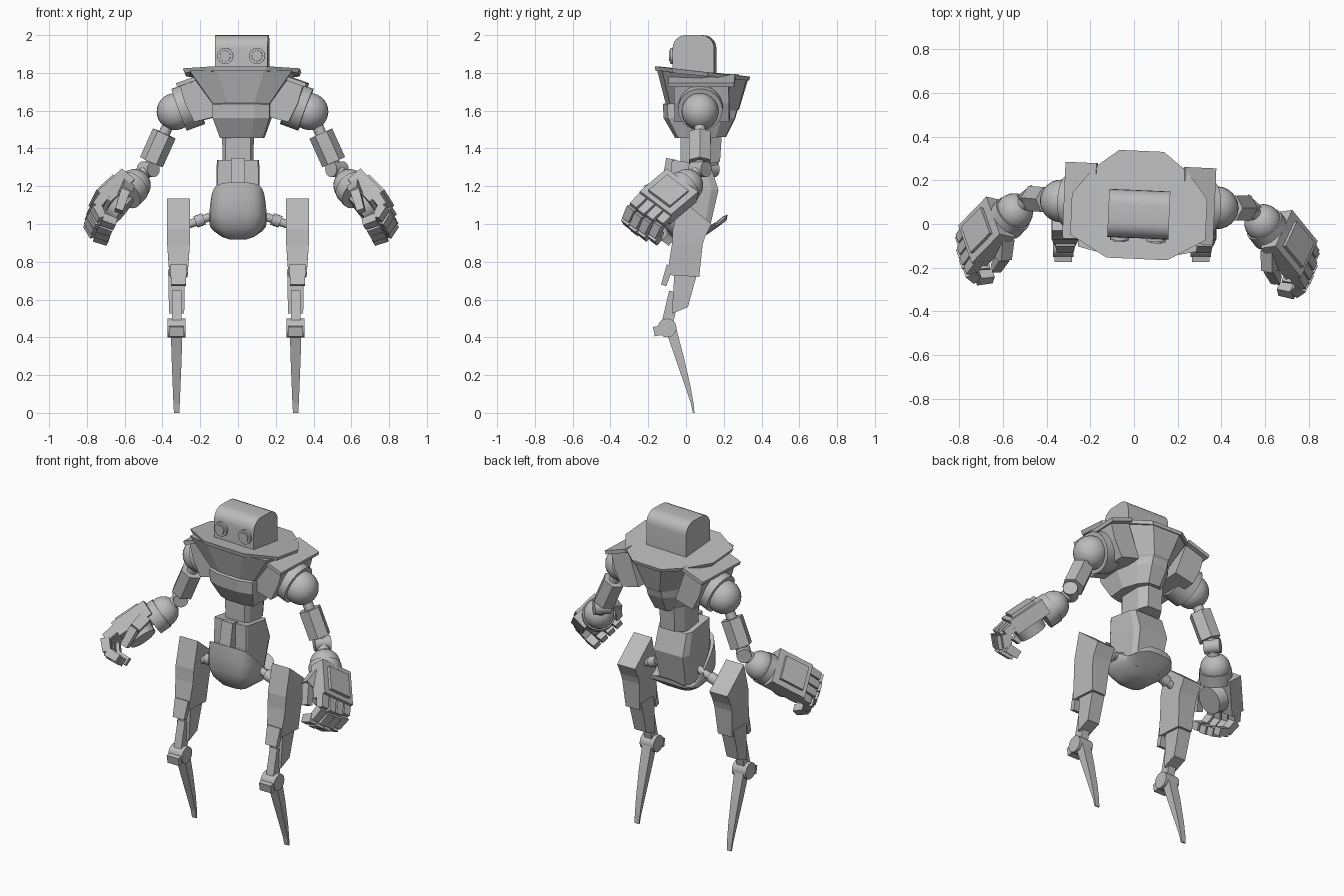
import bpy, bmesh, math
from mathutils import Matrix, Vector

if "Cube" in bpy.data.objects:
    bpy.data.objects.remove(bpy.data.objects["Cube"])

grey = bpy.data.materials.new("plain_grey")
grey.use_nodes = True
grey.diffuse_color = (0.5, 0.5, 0.5, 1)
grey.node_tree.nodes["Principled BSDF"].inputs["Base Color"].default_value = (0.5, 0.5, 0.5, 1)

FLIP = Matrix.Scale(-1, 4, (1, 0, 0))
STILL = Matrix.Identity(4)
# The upper body is turned a little and shifted sideways, the lower legs only shifted
TURN = Matrix.Translation((0.02, 0, 0)) @ Matrix.Rotation(math.radians(-2.5), 4, "Z")
SHIFT = Matrix.Translation((-0.01, 0, 0))


def finish(bm, name, place=STILL, pair=False, smooth=False):
    """Turn a bmesh into one object, or a left and right pair."""
    sides = [("left_", STILL), ("right_", FLIP)] if pair else [("", STILL)]
    for prefix, flip in sides:
        copy = bm.copy()
        copy.transform(place @ flip)
        bmesh.ops.recalc_face_normals(copy, faces=copy.faces)
        mesh = bpy.data.meshes.new(prefix + name)
        copy.to_mesh(mesh)
        copy.free()
        mesh.materials.append(grey)
        obj = bpy.data.objects.new(prefix + name, mesh)
        bpy.context.collection.objects.link(obj)
        if smooth:
            bpy.ops.object.select_all(action="DESELECT")
            obj.select_set(True)
            bpy.context.view_layer.objects.active = obj
            bpy.ops.object.shade_smooth_by_angle(angle=math.radians(35))
    bm.free()


def skin(loops):
    """Bridge matching loops of points and cap both ends."""
    bm = bmesh.new()
    rings = [[bm.verts.new(p) for p in loop] for loop in loops]
    n = len(rings[0])
    for a, b in zip(rings, rings[1:]):
        for i in range(n):
            j = (i + 1) % n
            bm.faces.new((a[i], a[j], b[j], b[i]))
    bm.faces.new(rings[0])
    bm.faces.new(rings[-1])
    return bm


def loft(name, shape, rows, x=0, dips=(), **kw):
    """Rows hold: front height, back height, half width, front y, back y."""
    dips = list(dips) + [0] * (len(rows) - len(dips))
    loops = [[(x + u * w, f + v * (b - f), zf + v * (zb - zf) - dip * 6.75 * v * v * (1 - v))
              for u, v in shape] for (zf, zb, w, f, b), dip in zip(rows, dips)]
    finish(skin(loops), name, **kw)


def prism(name, points, x0, x1, **kw):
    """Extrude a side profile of (y, z) points along x."""
    finish(skin([[(x, y, z) for y, z in points] for x in (x0, x1)]), name, **kw)


def rod(name, a, b, r, r2=None, sides=16, **kw):
    a, b = Vector(a), Vector(b)
    bm = bmesh.new()
    turn = (b - a).to_track_quat("Z", "Y").to_matrix().to_4x4()
    bmesh.ops.create_cone(bm, cap_ends=True, segments=sides, radius1=r,
                          radius2=r if r2 is None else r2, depth=(b - a).length,
                          matrix=Matrix.Translation((a + b) / 2) @ turn)
    finish(bm, name, smooth=sides > 8, **kw)


def ball(name, centre, r, **kw):
    bm = bmesh.new()
    bmesh.ops.create_uvsphere(bm, u_segments=24, v_segments=14, radius=r,
                              matrix=Matrix.Translation(centre))
    finish(bm, name, smooth=True, **kw)


def bar(name, a, b, width, thick, side, taper=1.0, **kw):
    """A box from a to b; width runs along the side direction."""
    a, b, side = Vector(a), Vector(b), Vector(side)
    axis = (b - a).normalized()
    side = (side - axis * side.dot(axis)).normalized()
    up = axis.cross(side)
    corners = [(-.5, -.5), (.5, -.5), (.5, .5), (-.5, .5)]
    loops = [[p + side * u * width * k + up * v * thick * k for u, v in corners]
             for p, k in ((a, 1), (b, taper))]
    finish(skin(loops), name, **kw)


def mirrored(half):
    return half + [(-u, v) for u, v in reversed(half)]


def squarer(t):
    return math.copysign(abs(t) ** .6, t)


COLLAR = mirrored([(.45, 0), (1, .2), (1, .58), (.7, .82), (.33, 1)])
BOWL = mirrored([(.45, 0), (.97, .07), (1, .5), (.7, .82), (.33, 1)])
BOX = mirrored([(.8, 0), (1, .12), (1, .75), (.6, 1)])
CRATE = mirrored([(.95, 0), (1, .05), (1, .85), (.85, 1)])
SLAB = mirrored([(1, 0), (1, 1)])
ROUND = [(squarer(math.sin(t)), .5 - .5 * squarer(math.cos(t)))
         for t in [k * math.tau / 28 for k in range(28)]]

# Head with a rolled top, and two ringed eyes
arc = [(.045 - s * (.04 + .07 * math.sin(t)), 1.93 + .07 * math.cos(t))
       for s, steps in ((1, range(6, -1, -1)), (-1, range(7)))
       for t in [k * math.pi / 12 for k in steps]]
prism("head", [(-.065, 1.78)] + arc + [(.155, 1.78)], -.14, .14, place=TURN, smooth=True)
rod("eye_ring", (.084, -.05, 1.89), (.084, -.079, 1.89), .043, pair=True, place=TURN)
rod("eye_lens", (.084, -.05, 1.89), (.084, -.085, 1.89), .032, .028, pair=True, place=TURN)

# Wide collar over the chest bowl
loft("collar", COLLAR, [(1.835, 1.78, .31, -.16, .335), (1.81, 1.76, .30, -.155, .33)], place=TURN)
loft("chest", BOWL, [(1.815, 1.765, .28, -.148, .325), (1.64, 1.61, .155, -.105, .28),
                     (1.635, 1.6, .155, -.12, .27), (1.56, 1.56, .155, -.115, .26),
                     (1.455, 1.46, .118, -.055, .21)], place=TURN)

# Shoulder blocks, sockets and balls
wing = [(.13, 1.57), (.2, 1.77), (.29, 1.765), (.325, 1.73), (.30, 1.64), (.25, 1.54)]
finish(skin([[(x, y, z) for x, z in wing] for y in (-.05, .24)]), "shoulder_block",
       pair=True, place=TURN)
bar("shoulder_cover", (.2, .095, 1.785), (.342, .095, 1.735), .35, .022, (0, 1, 0),
    pair=True, place=TURN)
rod("shoulder_socket", (.24, .09, 1.64), (.335, .09, 1.605), .118, sides=24, pair=True, place=TURN)
ball("shoulder_ball", (.357, .09, 1.595), .098, pair=True, place=TURN)

# Upper arm and elbow
shoulder, elbow, wrist = Vector((.36, .09, 1.6)), Vector((.50, .095, 1.29)), Vector((.57, .03, 1.205))
rod("arm_rod", shoulder, elbow, .03, pair=True, place=TURN)
rod("upper_arm", shoulder.lerp(elbow, .39), shoulder.lerp(elbow, .88), .066, sides=6,
    pair=True, place=TURN)
rod("elbow_joint", elbow - Vector((.03, .035, 0)), elbow + Vector((.03, .035, 0)), .042,
    pair=True, place=TURN)
rod("forearm_rod", elbow, wrist, .035, pair=True, place=TURN)
ball("wrist_ball", wrist, .086, pair=True, place=TURN)

# Hand, laid out across (s), along (d) and outward (n) from the wrist
d = Vector((.54, -.63, -.56)).normalized()
n = Vector((.83, .07, .56))
n = (n - d * n.dot(d)).normalized()
s = d.cross(n)


def at(across, along, out):
    return wrist + s * across + d * along + n * out


hand = dict(pair=True, place=TURN)
rod("wrist_cuff", at(0, .01, 0), at(0, .08, 0), .093, sides=20, **hand)
bar("hand_back", at(0, .05, .045), at(0, .27, .05), .22, .09, s, **hand)
bar("hand_plate", at(0, .09, .095), at(0, .24, .1), .15, .025, s, **hand)
rod("palm", at(0, .18, .02), at(0, .18, -.06), .09, .082, sides=20, **hand)
for i, across in enumerate((-.085, -.028, .029, .086)):
    reach = (-.01, .01, .015, .01)[i]
    path = [at(across, .25, .055), at(across, .335 + reach, .045),
            at(across, .37 + reach, -.025), at(across, .34 + reach, -.095)]
    for k in range(3):
        bar(f"finger_{i + 1}_part_{k + 1}", path[k], path[k + 1], .05, .052, s, .9, **hand)
bar("thumb_base", at(.08, .1, .01), at(.13, .18, -.02), .065, .06, n, .9, **hand)
bar("thumb_tip", at(.125, .17, -.015), at(.1, .28, -.06), .05, .05, n, .85, **hand)

# Waist column and abdomen
loft("waist", BOX, [(1.48, 1.48, .085, -.03, .19), (1.29, 1.33, .08, -.03, .18)])
loft("abdomen", CRATE, [(1.34, 1.31, .112, -.075, .13), (1.2, 1.18, .115, -.08, .172),
                        (.96, .955, .1, -.06, .12)])
bar("belly_strut", (0, -.08, 1.345), (0, -.115, 1.15), .075, .05, (1, 0, 0))

# Pelvis shell with a dipped rim, hollow behind its front
loft("pelvis", ROUND, [(1.0, .99, .11, -.1, .14), (1.21, 1.04, .128, -.12, .195),
                       (1.22, 1.05, .146, -.14, .22), (1.14, 1.02, .152, -.145, .215),
                       (1.05, .985, .15, -.14, .17), (.985, .95, .128, -.115, .12),
                       (.935, .93, .085, -.075, .085), (.918, .918, .045, -.035, .05)],
     dips=(0, .1, .1, .06, .02), smooth=True)

# Hips
rod("hip_rod", (.1, .02, 1.055), (.27, .02, .995), .022, pair=True)
rod("hip_collar", (.18, .02, 1.027), (.225, .02, 1.011), .032, pair=True)

# Thighs and lower leg parts
loft("thigh", SLAB, [(1.135, 1.0, .061, -.03, .135), (.97, .93, .062, -.07, .1),
                     (.89, .89, .06, -.075, .088), (.73, .72, .048, -.1, .07)], x=.315, pair=True)
bar("thigh_guard", (.315, -.085, .78), (.315, -.118, .675), .09, .035, (1, 0, 0), .85, pair=True)
loft("shin", SLAB, [(.76, .76, .045, -.06, .065), (.525, .56, .04, -.075, .01)],
     x=.315, pair=True, place=SHIFT)
bar("shin_rod", (.315, -.06, .64), (.315, -.105, .45), .05, .06, (1, 0, 0),
    pair=True, place=SHIFT)

# Ankle joint and blade foot
rod("ankle_joint", (.268, -.1, .45), (.362, -.1, .45), .05, pair=True, place=SHIFT)
bar("ankle_stop", (.315, -.17, .43), (.315, -.09, .445), .08, .05, (1, 0, 0),
    pair=True, place=SHIFT)
loft("foot_blade", SLAB, [(.46, .46, .031, -.115, -.055), (.3, .3, .027, -.06, -.013),
                          (.15, .15, .021, -.008, .022), (.05, .05, .017, .026, .04),
                          (0, 0, .014, .036, .045)], x=.315, pair=True, place=SHIFT)
